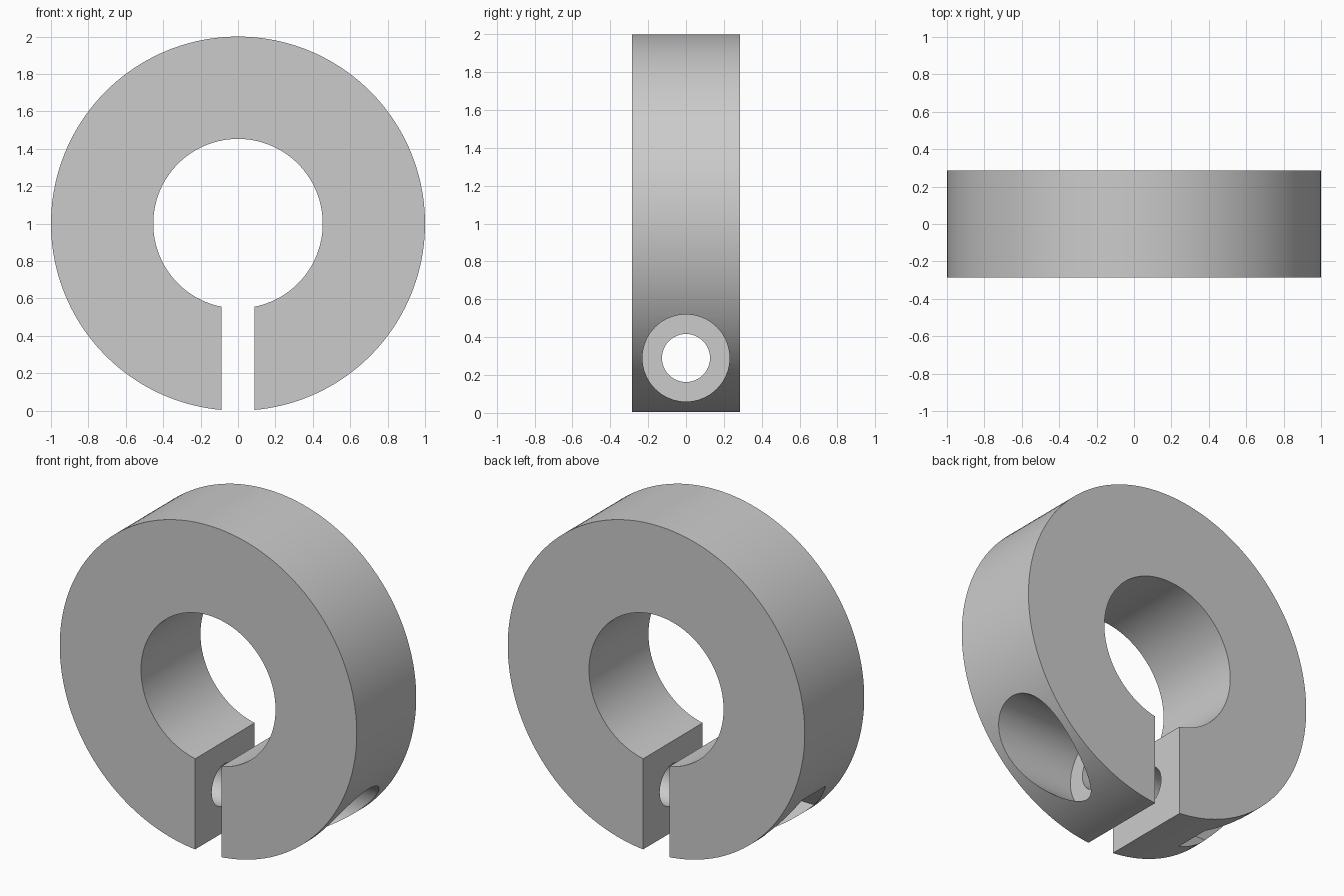
import bpy
import bmesh
from math import sin, cos, tau, radians
from mathutils import Vector

cube = bpy.data.objects.get("Cube")
if cube:
    bpy.data.objects.remove(cube, do_unlink=True)

OUTER, BORE, HALF_WIDTH = 1.0, 0.453, 0.286
SLOT_HALF = 0.088
SCREW_Z, SCREW_R, POCKET_R, POCKET_FLOOR = 0.29, 0.127, 0.23, 0.265

steel = bpy.data.materials.new("plain_grey")
steel.use_nodes = True
GREY = (0.6, 0.6, 0.6, 1)
steel.diffuse_color = GREY
steel.node_tree.nodes["Principled BSDF"].inputs["Base Color"].default_value = GREY


def prism(name, outline, sweep):
    """Extrude a closed outline along the sweep vector."""
    bm = bmesh.new()
    face = bm.faces.new([bm.verts.new(p) for p in outline])
    moved = bmesh.ops.extrude_face_region(bm, geom=[face], use_keep_orig=True)["geom"]
    bmesh.ops.translate(bm, vec=sweep,
                        verts=[v for v in moved if isinstance(v, bmesh.types.BMVert)])
    bmesh.ops.recalc_face_normals(bm, faces=bm.faces)
    mesh = bpy.data.meshes.new(name)
    bm.to_mesh(mesh)
    bm.free()
    obj = bpy.data.objects.new(name, mesh)
    bpy.context.collection.objects.link(obj)
    mesh.materials.append(steel)
    return obj


def disc_y(name, radius, half, sides):
    """Round prism along y, centred on the ring axis."""
    pts = [(radius * sin(tau * i / sides), -half, OUTER + radius * cos(tau * i / sides))
           for i in range(sides)]
    return prism(name, pts, Vector((0, 2 * half, 0)))


def disc_x(name, radius, x0, x1, sides):
    """Regular prism along x, centred on the screw axis, corners at +y and -y."""
    pts = [(x0, radius * cos(tau * i / sides), SCREW_Z + radius * sin(tau * i / sides))
           for i in range(sides)]
    return prism(name, pts, Vector((x1 - x0, 0, 0)))


# Ring body
collar = disc_y("split_clamp_collar", OUTER, HALF_WIDTH, 160)

# Bore, slot, screw hole, round head pocket and hexagonal nut pocket
s = SLOT_HALF
cutters = [
    disc_y("bore_cutter", BORE, 0.5, 128),
    prism("slot_cutter", [(-s, -0.5, -0.2), (s, -0.5, -0.2), (s, -0.5, OUTER), (-s, -0.5, OUTER)],
          Vector((0, 1, 0))),
    disc_x("screw_hole_cutter", SCREW_R, -1.2, 1.2, 64),
    disc_x("head_pocket_cutter", POCKET_R, POCKET_FLOOR, 1.2, 96),
    disc_x("nut_pocket_cutter", POCKET_R, -1.2, -POCKET_FLOOR, 6),
]

bpy.ops.object.select_all(action='DESELECT')
collar.select_set(True)
bpy.context.view_layer.objects.active = collar
for cutter in cutters:
    cutter.hide_render = True
    mod = collar.modifiers.new(cutter.name, 'BOOLEAN')
    mod.operation = 'DIFFERENCE'
    mod.solver = 'EXACT'
    mod.object = cutter
    bpy.ops.object.modifier_apply(modifier=mod.name)
    bpy.data.objects.remove(cutter, do_unlink=True)

bpy.ops.object.shade_smooth_by_angle(angle=radians(30))
